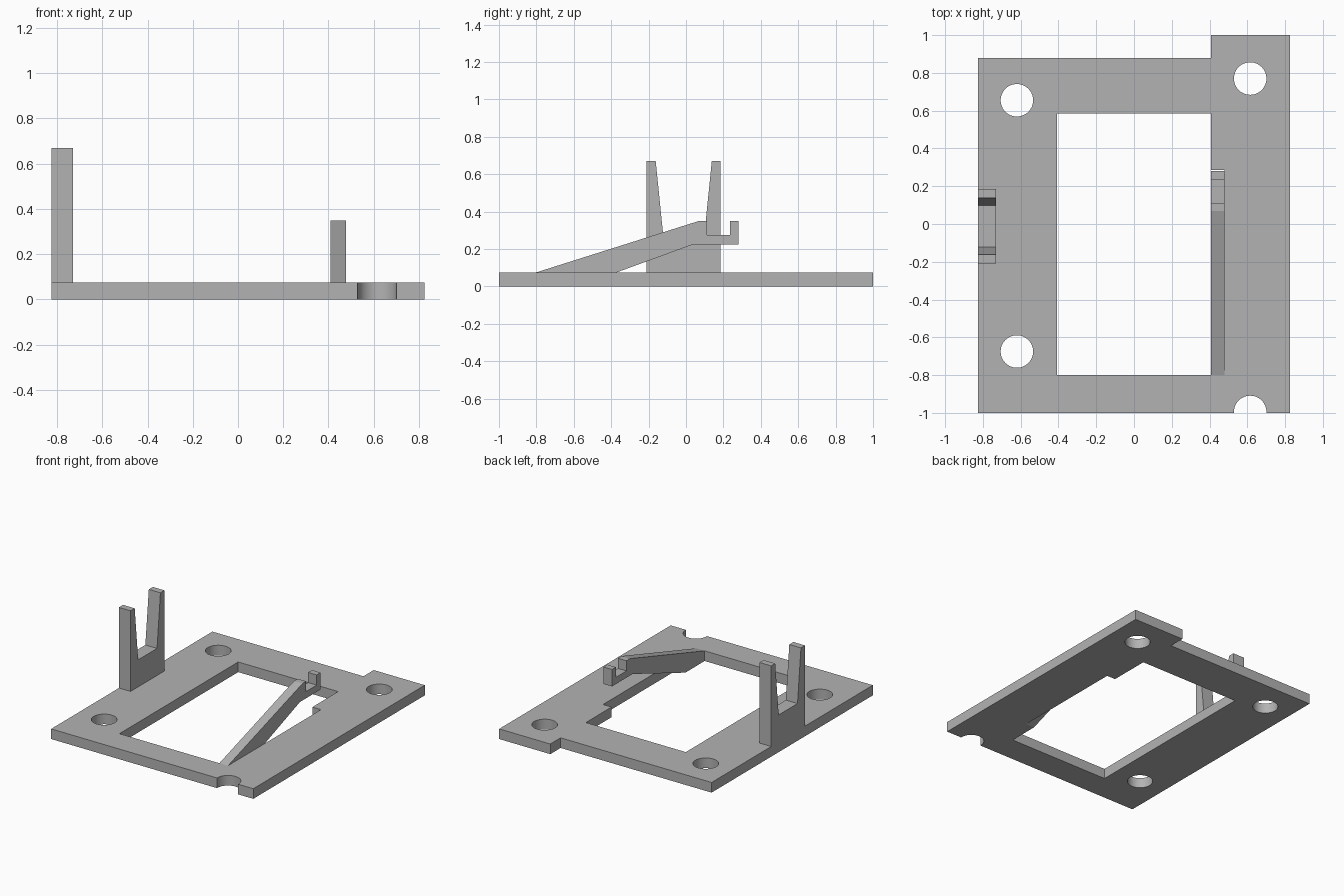
import bpy
import bmesh
from mathutils import Vector

cube = bpy.data.objects.get("Cube")
if cube:
    bpy.data.objects.remove(cube, do_unlink=True)

grey = bpy.data.materials.new("light grey")
grey.use_nodes = True
grey.diffuse_color = (0.45, 0.45, 0.45, 1)
grey.node_tree.nodes["Principled BSDF"].inputs["Base Color"].default_value = grey.diffuse_color

THICK = 0.075
WIN = 0.408      # half width of the window
SLOT = 0.478     # outer edge of the arm slot
EDGE = 0.825     # half width of the plate
HOLE = 0.086


def prism(name, points, offset):
    """Extrude a closed 3D outline along an offset."""
    bm = bmesh.new()
    face = bm.faces.new([bm.verts.new(p) for p in points])
    grown = bmesh.ops.extrude_face_region(bm, geom=[face], use_keep_orig=True)
    moved = [g for g in grown["geom"] if isinstance(g, bmesh.types.BMVert)]
    bmesh.ops.translate(bm, verts=moved, vec=Vector(offset))
    bmesh.ops.recalc_face_normals(bm, faces=bm.faces)
    mesh = bpy.data.meshes.new(name)
    bm.to_mesh(mesh)
    bm.free()
    mesh.materials.append(grey)
    obj = bpy.data.objects.new(name, mesh)
    bpy.context.collection.objects.link(obj)
    return obj


def side_profile(name, outline, x0, x1):
    """Part cut from a sheet standing along y, between two x positions."""
    return prism(name, [(x0, y, z) for y, z in outline], (x1 - x0, 0, 0))


def activate(obj):
    bpy.ops.object.select_all(action='DESELECT')
    obj.select_set(True)
    bpy.context.view_layer.objects.active = obj


def cut(obj, cutter):
    mod = obj.modifiers.new("cut", 'BOOLEAN')
    mod.operation = 'DIFFERENCE'
    mod.solver = 'EXACT'
    mod.object = cutter
    activate(obj)
    bpy.ops.object.modifier_apply(modifier=mod.name)
    bpy.data.objects.remove(cutter, do_unlink=True)


# Base plate with a raised back corner
plate_outline = [(-EDGE, -1), (EDGE, -1), (EDGE, 1), (WIN, 1), (WIN, 0.88), (-EDGE, 0.88)]
plate = prism("base_plate", [(x, y, 0) for x, y in plate_outline], (0, 0, THICK))

# Window, widened by the slot below the arm
window = [(-WIN, -0.8), (SLOT, -0.8), (SLOT, 0.285), (WIN, 0.285), (WIN, 0.585), (-WIN, 0.585)]
cut(plate, prism("window_cutter", [(x, y, -0.1) for x, y in window], (0, 0, 0.3)))

# Mounting holes, the last one open at the front edge
for x, y in [(-0.62, 0.655), (-0.62, -0.675), (0.615, 0.77), (0.615, -0.995)]:
    bpy.ops.mesh.primitive_cylinder_add(vertices=48, radius=HOLE, depth=0.4, location=(x, y, 0))
    cutter = bpy.context.object
    cutter.data.materials.append(grey)
    cut(plate, cutter)
activate(plate)
bpy.ops.object.shade_smooth_by_angle()

# Upright fork on the right edge
side_profile("fork", [
    (-0.21, THICK), (0.185, THICK), (0.185, 0.67), (0.138, 0.67), (0.098, 0.275),
    (-0.122, 0.275), (-0.162, 0.67), (-0.21, 0.67)], -EDGE, -0.73)

# Sloping arm with a hook at its end
side_profile("hook_arm", [
    (-0.8, 0), (-0.575, 0), (0.04, 0.225), (0.28, 0.225), (0.28, 0.35), (0.235, 0.35),
    (0.235, 0.275), (0.112, 0.275), (0.112, 0.35), (0.07, 0.35), (-0.8, THICK)], WIN, SLOT)
